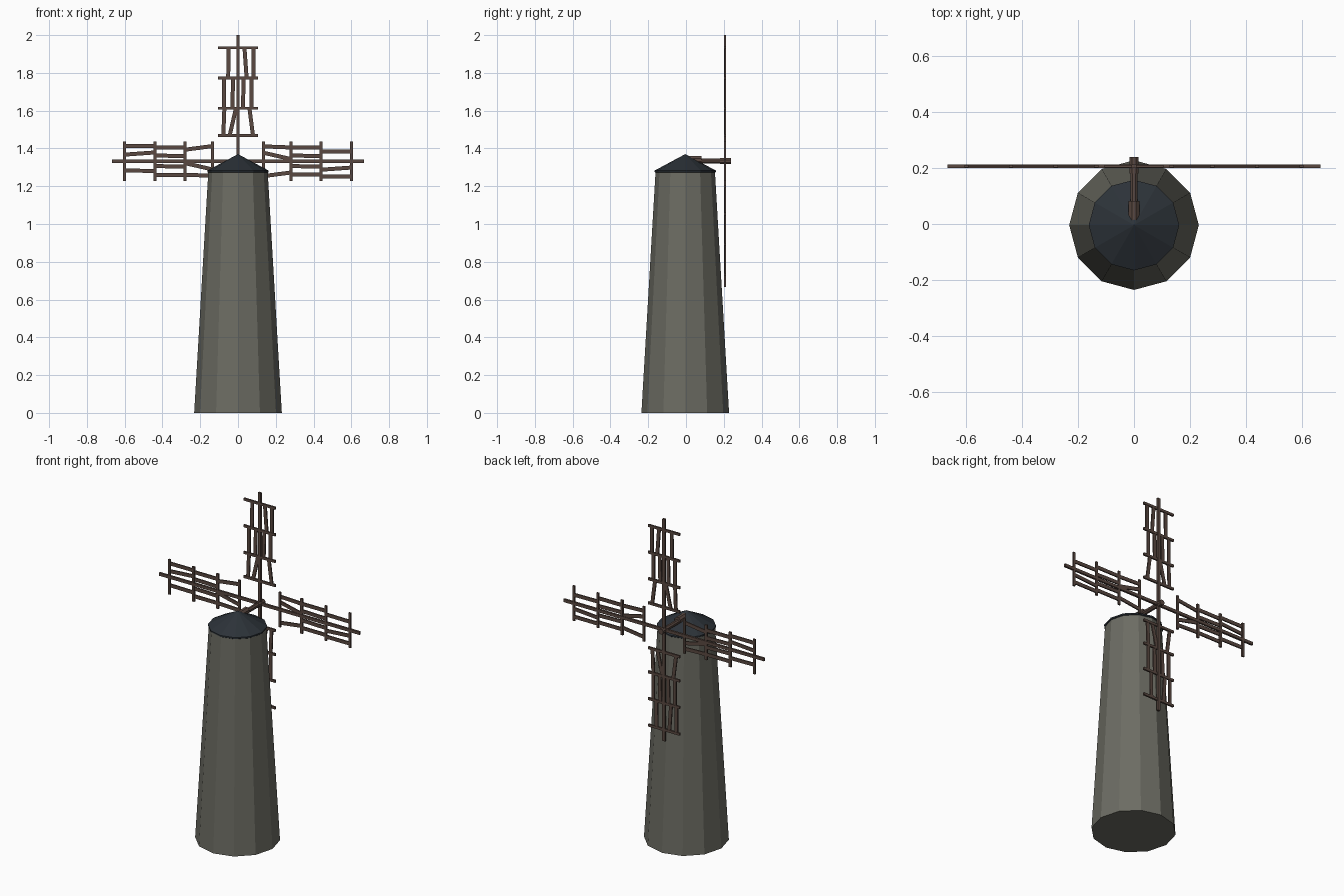
import bpy, bmesh, math
from mathutils import Matrix, Vector

if "Cube" in bpy.data.objects:
    bpy.data.objects.remove(bpy.data.objects["Cube"])

HUB_Z = 1.333
SAIL_Y = 0.207
TOWER_Y = -0.004


def material(name, rgb):
    m = bpy.data.materials.new(name)
    m.diffuse_color = (*rgb, 1)
    m.use_nodes = True
    m.node_tree.nodes["Principled BSDF"].inputs["Base Color"].default_value = m.diffuse_color
    return m


stone = material("stone", (0.15, 0.15, 0.125))
roof = material("roof", (0.025, 0.032, 0.04))
wood = material("wood", (0.10, 0.065, 0.052))


def finish(name, bm, mat):
    bmesh.ops.recalc_face_normals(bm, faces=bm.faces)
    me = bpy.data.meshes.new(name)
    bm.to_mesh(me)
    bm.free()
    me.materials.append(mat)
    ob = bpy.data.objects.new(name, me)
    bpy.context.collection.objects.link(ob)
    return ob


def lathe(name, rings, mat, sides=12):
    """Faceted body from (radius, z) rings; radius 0 closes to a point."""
    bm = bmesh.new()
    loops = []
    for r, z in rings:
        if r == 0:
            loops.append([bm.verts.new((0, TOWER_Y, z))] * sides)
        else:
            loops.append([bm.verts.new((r * math.cos(math.tau * i / sides),
                                        TOWER_Y + r * math.sin(math.tau * i / sides), z))
                          for i in range(sides)])
    for a, b in zip(loops, loops[1:]):
        for i in range(sides):
            j = (i + 1) % sides
            face = [a[i], a[j], b[j], b[i]]
            bm.faces.new(list(dict.fromkeys(face)))
    for ring in (loops[0], loops[-1]):
        if ring[0] is not ring[1]:
            bm.faces.new(ring)
    return finish(name, bm, mat)


def bar(bm, a, b, width, depth):
    """Square timber between two (x, z) points in the sail plane."""
    a, b = Vector((a[0], 0, a[1])), Vector((b[0], 0, b[1]))
    d = b - a
    rot = Matrix.Rotation(math.atan2(d.x, d.z), 4, 'Y')
    size = Matrix.Diagonal((width, depth, d.length, 1))
    bmesh.ops.create_cube(bm, size=1, matrix=Matrix.Translation((a + b) / 2) @ rot @ size)


# Tower and cap
lathe("tower", [(0.232, 0), (0.157, 1.28)], stone)
lathe("cap", [(0.155, 1.27), (0.162, 1.275), (0.162, 1.283), (0, 1.37)], roof)

# Windshaft: housing in the cap, shaft, hub end
for name, y0, y1, r, z in (("shaft_housing", -0.02, 0.082, 0.021, 1.34),
                           ("shaft", 0.05, 0.236, 0.014, HUB_Z),
                           ("hub", 0.18, 0.239, 0.0165, HUB_Z)):
    bm = bmesh.new()
    place = Matrix.Translation((0, (y0 + y1) / 2, z)) @ Matrix.Rotation(math.pi / 2, 4, 'X')
    bmesh.ops.create_cone(bm, cap_ends=True, segments=8, radius1=r, radius2=r,
                          depth=y1 - y0, matrix=place @ Matrix.Rotation(math.pi / 8, 4, 'Z'))
    finish(name, bm, wood)

# One sail: cross bars, then crooked slats as (bay, x at inner end, x at outer end)
levels = [0.135, 0.28, 0.44, 0.60]
slats = [(0, -0.078, -0.072), (0, -0.045, -0.010), (0, 0.080, 0.060),
         (1, -0.073, -0.073), (1, -0.030, -0.026), (1, 0.026, 0.030), (1, 0.072, 0.072),
         (2, -0.052, -0.050), (2, 0.046, 0.034), (2, 0.081, 0.081)]

for k, side in enumerate(("top", "right", "bottom", "left")):
    bm = bmesh.new()
    bar(bm, (0, 0), (0, 0.667), 0.018, 0.012)
    for z in levels:
        bar(bm, (-0.105, z), (0.105, z), 0.015, 0.010)
    for bay, x0, x1 in slats:
        bar(bm, (x0, levels[bay] - 0.004), (x1, levels[bay + 1] + 0.004), 0.021, 0.007)
    bmesh.ops.transform(bm, verts=bm.verts, matrix=Matrix.Translation((0, SAIL_Y, HUB_Z))
                        @ Matrix.Rotation(k * math.pi / 2, 4, 'Y'))
    finish(side + "_sail", bm, wood)
